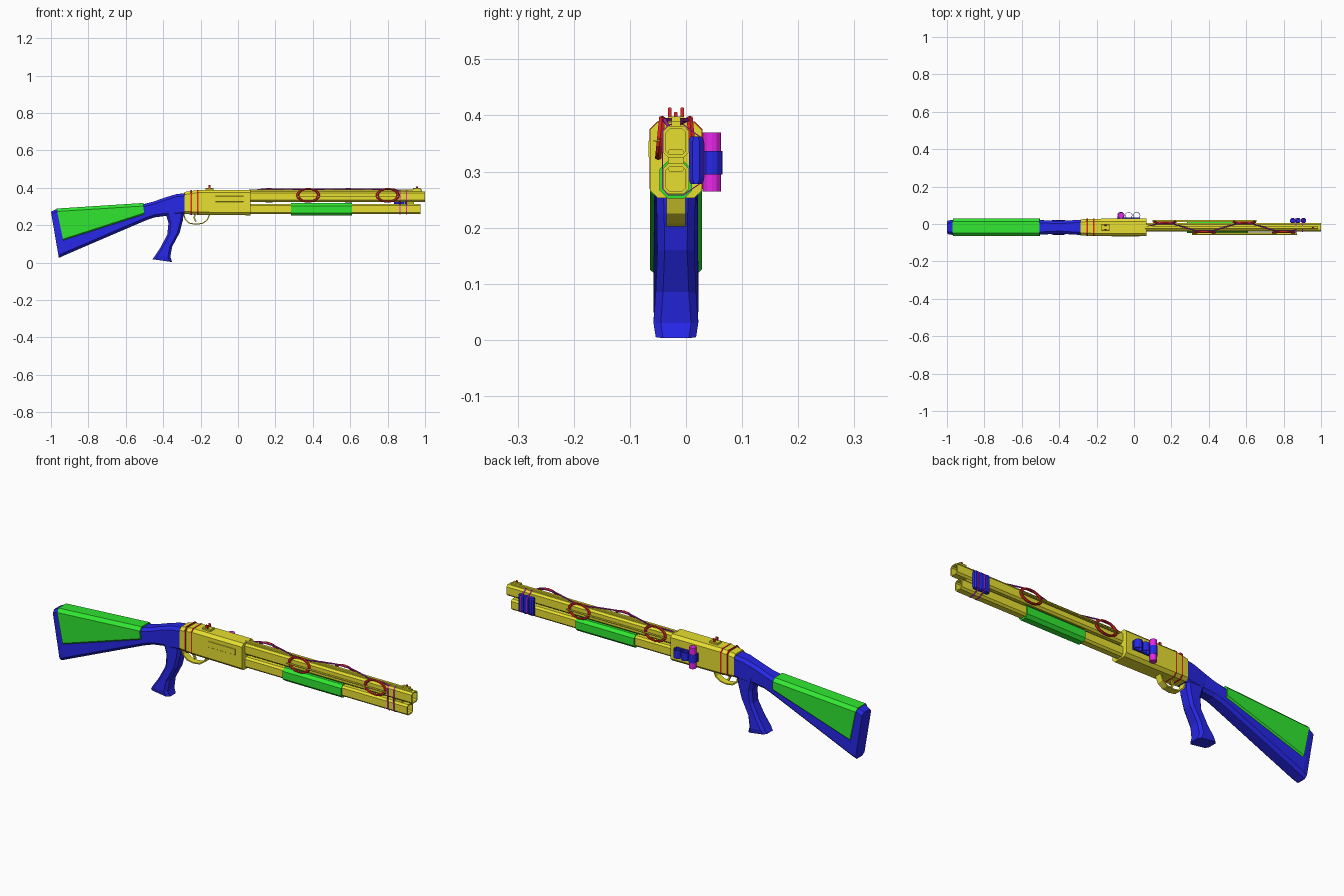
import bpy, bmesh, math
from mathutils import Vector

if "Cube" in bpy.data.objects:
    bpy.data.objects.remove(bpy.data.objects["Cube"])

CY = -0.018  # centre plane of the gun


def mat(name, c):
    m = bpy.data.materials.new(name)
    m.diffuse_color = (*c, 1)
    m.use_nodes = True
    m.node_tree.nodes["Principled BSDF"].inputs["Base Color"].default_value = m.diffuse_color
    return m


YEL = mat("yellow", (0.8, 0.74, 0.03))
BLU = mat("blue", (0.02, 0.02, 0.8))
GRN = mat("green", (0.03, 0.8, 0.03))
RED = mat("red", (0.8, 0.02, 0.02))
MAG = mat("magenta", (0.8, 0.02, 0.8))
PUR = mat("purple", (0.4, 0.02, 0.4))


def finish(name, bm, m):
    bmesh.ops.recalc_face_normals(bm, faces=bm.faces[:])
    me = bpy.data.meshes.new(name)
    bm.to_mesh(me)
    bm.free()
    ob = bpy.data.objects.new(name, me)
    bpy.context.collection.objects.link(ob)
    me.materials.append(m)
    return ob


def loft(name, m, sections, c=0.01, cy=CY, bore=None):
    """Octagonal loft; each section is (xa, za, xb, zb, half_width)."""
    bm = bmesh.new()
    rings = []
    for xa, za, xb, zb, w in sections:
        a, b = Vector((xa, 0, za)), Vector((xb, 0, zb))
        d = (b - a).normalized() * c
        pts = [(a, w - c), (a + d, w), (b - d, w), (b, w - c),
               (b, c - w), (b - d, -w), (a + d, -w), (a, c - w)]
        rings.append([bm.verts.new(p + Vector((0, cy + y, 0))) for p, y in pts])
    for r, s in zip(rings, rings[1:]):
        for i in range(8):
            j = (i + 1) % 8
            bm.faces.new((r[i], r[j], s[j], s[i]))
    bm.faces.new(rings[0])
    end = bm.faces.new(rings[-1])
    if bore:  # inset the end face and push it in
        bmesh.ops.recalc_face_normals(bm, faces=bm.faces[:])
        bmesh.ops.inset_region(bm, faces=[end], thickness=bore)
        r = bmesh.ops.extrude_discrete_faces(bm, faces=[end])
        for v in r["faces"][0].verts:
            v.co.x -= 0.08
    return finish(name, bm, m)


def bar(name, m, x0, x1, z0, z1, w, c=0.01, cy=CY, bore=None):
    return loft(name, m, [(x0, z1, x0, z0, w), (x1, z1, x1, z0, w)], c, cy, bore)


def ribbon(name, m, pts, width, thick, closed=False):
    """Flat band along pts, spread by the width vector."""
    bm = bmesh.new()
    h = Vector(width) / 2
    rows = [(bm.verts.new(Vector(p) - h), bm.verts.new(Vector(p) + h)) for p in pts]
    for (a, b), (c, d) in zip(rows, rows[1:] + (rows[:1] if closed else [])):
        bm.faces.new((a, b, d, c))
    ob = finish(name, bm, m)
    s = ob.modifiers.new("thickness", "SOLIDIFY")
    s.thickness, s.offset = thick, 0
    return ob


# receiver
loft("receiver", YEL, [(-0.285, 0.378, -0.285, 0.26, 0.043),
                       (-0.215, 0.388, -0.215, 0.256, 0.046),
                       (0.067, 0.388, 0.067, 0.253, 0.0465)], 0.014)
for i, x in enumerate((-0.25, -0.215)):
    bar(f"receiver_strap_{i}", RED, x - 0.003, x + 0.003, 0.2555, 0.3895, 0.0473, 0.014)
bar("ejection_port", YEL, -0.12, 0.03, 0.325, 0.355, 0.0035, 0.001, CY - 0.045)

# barrel, magazine tube and top rib
bar("barrel", YEL, 0.06, 1.0, 0.325, 0.381, 0.023, 0.009, bore=0.006)
bar("magazine_tube", YEL, 0.06, 0.975, 0.26, 0.314, 0.023, 0.009, bore=0.006)
bar("tube_clamp", YEL, 0.9, 0.94, 0.30, 0.34, 0.014, 0.003)
bar("top_rib", YEL, 0.06, 0.985, 0.378, 0.39, 0.008, 0.002)
bar("pump", GRN, 0.283, 0.61, 0.252, 0.318, 0.029, 0.014)

# sights
bar("rear_sight_base", YEL, -0.175, -0.13, 0.385, 0.398, 0.016, 0.003)
for s in (-1, 1):
    bar(f"rear_sight_post_{s}", RED, -0.158, -0.147, 0.395, 0.414, 0.003, 0.001, CY + s * 0.011)
bar("front_sight_base", YEL, 0.935, 0.975, 0.387, 0.398, 0.008, 0.002)
bar("front_sight_post", RED, 0.953, 0.962, 0.395, 0.406, 0.003, 0.001)

# stock, cheek cover and grip
loft("stock", BLU, [(-1.0, 0.272, -0.958, 0.025, 0.036),
                    (-0.975, 0.284, -0.935, 0.036, 0.04),
                    (-0.51, 0.312, -0.495, 0.225, 0.039),
                    (-0.455, 0.325, -0.445, 0.242, 0.036),
                    (-0.40, 0.345, -0.385, 0.25, 0.034),
                    (-0.33, 0.366, -0.33, 0.25, 0.038),
                    (-0.28, 0.372, -0.28, 0.26, 0.041)], 0.014)
loft("cheek_cover", GRN, [(-0.97, 0.289, -0.933, 0.11, 0.0465),
                          (-0.505, 0.319, -0.503, 0.249, 0.0465)], 0.016)
loft("grip", BLU, [(-0.39, 0.28, -0.287, 0.28, 0.036),
                   (-0.372, 0.21, -0.295, 0.225, 0.034),
                   (-0.378, 0.15, -0.312, 0.16, 0.033),
                   (-0.415, 0.08, -0.352, 0.085, 0.036),
                   (-0.445, 0.035, -0.362, 0.03, 0.04),
                   (-0.457, 0.018, -0.352, 0.003, 0.036)], 0.013)

# trigger and its guard
ribbon("trigger_guard", YEL, [(x, CY, z) for x, z in (
    (-0.29, 0.262), (-0.283, 0.232), (-0.26, 0.211), (-0.225, 0.205),
    (-0.19, 0.21), (-0.165, 0.227), (-0.152, 0.258))], (0, 0.034, 0), 0.006)
ribbon("trigger", YEL, [(x, CY, z) for x, z in (
    (-0.23, 0.26), (-0.234, 0.238), (-0.225, 0.22))], (0, 0.01, 0), 0.008)

# red loops alternating on both sides, with side strips
loops = [(0.165, 1), (0.375, -1), (0.59, 1), (0.80, -1)]
for i, (x, s) in enumerate(loops):
    bpy.ops.mesh.primitive_torus_add(
        major_radius=0.056, minor_radius=0.008, major_segments=16, minor_segments=6,
        location=(x, CY + s * 0.028, 0.36), rotation=(math.pi / 2 + s * 0.1, 0, 0))
    ob = bpy.context.object
    ob.name = f"loop_{i}"
    ob.scale = (1, 0.62, 0.8)
    ob.data.materials.append(RED)
for s, x0, x1 in ((1, 0.10, 0.655), (-1, 0.31, 0.872)):
    bar(f"side_strip_{s}", YEL, x0, x1, 0.3535, 0.3565, 0.006, 0.001, CY + s * 0.034)

# cord running over the barrel between the loops
path = [(0.06, CY, 0.383)]
for i, (x, s) in enumerate(loops):
    path += [(x - 0.04, CY + s * 0.02, 0.392), (x + 0.04, CY + s * 0.02, 0.392)]
    if i < 3:
        path.append((x + 0.107, CY, 0.393))
path.append((0.875, CY - 0.01, 0.375))
cu = bpy.data.curves.new("cord", "CURVE")
cu.dimensions = "3D"
cu.bevel_depth, cu.bevel_resolution, cu.use_fill_caps = 0.0035, 1, True
sp = cu.splines.new("POLY")
sp.points.add(len(path) - 1)
for p, q in zip(sp.points, path):
    p.co = (*q, 1)
cord = bpy.data.objects.new("cord", cu)
bpy.context.collection.objects.link(cord)
cu.materials.append(PUR)

# muzzle pack of three blocks held by two straps
for i in range(3):
    x = 0.835 + i * 0.0285
    loft(f"pack_block_{i}", BLU, [(x, 0.278, x + 0.028, 0.278, 0.010), (x, 0.286, x + 0.028, 0.286, 0.013),
                                  (x, 0.354, x + 0.028, 0.354, 0.013), (x, 0.362, x + 0.028, 0.362, 0.010)],
         0.007, 0.018)
for i, x in enumerate((0.867, 0.90)):
    ribbon(f"pack_strap_{i}", MAG, [(x, y, z) for y, z in (
        (-0.029, 0.384), (-0.005, 0.384), (0.03, 0.358), (0.032, 0.35), (0.032, 0.29),
        (0.03, 0.282), (-0.005, 0.258), (-0.031, 0.258), (-0.042, 0.27), (-0.042, 0.372))],
        (0.006, 0, 0), 0.002, True)

# shell holder on the far side: three open sleeves, one shell
bar("holder_plate", BLU, -0.09, 0.032, 0.295, 0.337, 0.005, 0.002, 0.031)
for i, x in enumerate((-0.07, -0.028, 0.014)):
    ring = [(x + 0.0185 * math.cos(a), 0.046 + 0.0175 * math.sin(a), 0.316)
            for a in (k * math.pi / 6 for k in range(12))]
    ribbon(f"sleeve_{i}", BLU, ring, (0, 0, 0.042), 0.0025, True)
bpy.ops.mesh.primitive_cylinder_add(vertices=12, radius=0.0165, depth=0.106, location=(-0.07, 0.046, 0.317))
bpy.context.object.name = "shell"
bpy.context.object.data.materials.append(MAG)
